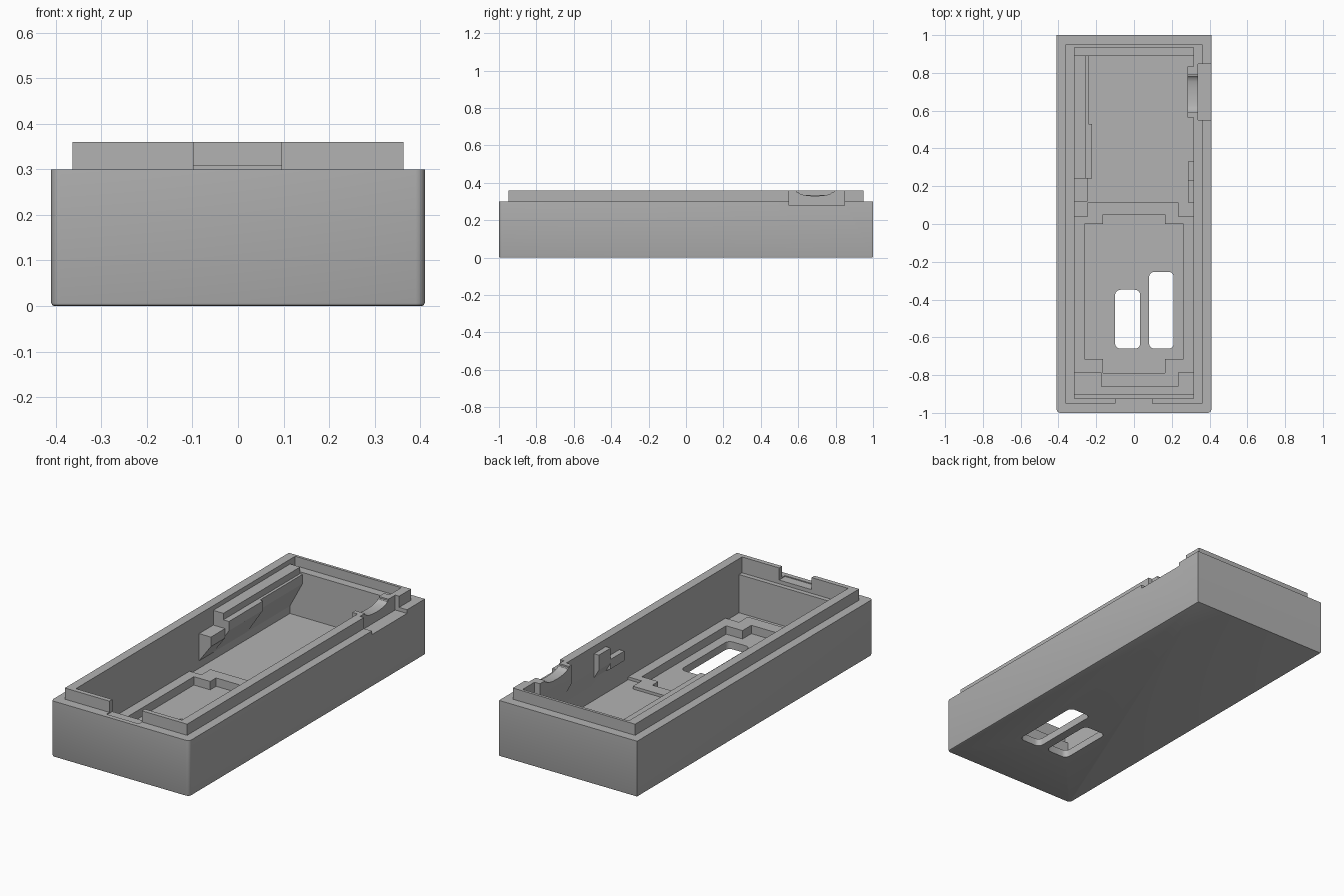
import bpy, bmesh, math
from mathutils import Vector

if "Cube" in bpy.data.objects:
    bpy.data.objects.remove(bpy.data.objects["Cube"], do_unlink=True)

grey = bpy.data.materials.new("plain grey")
grey.use_nodes = True
COLOUR = (0.45, 0.45, 0.45, 1)
grey.diffuse_color = COLOUR
grey.node_tree.nodes["Principled BSDF"].inputs["Base Color"].default_value = COLOUR


def prism(name, points, axis, a, b):
    """Extrude a 2D outline along an axis from a to b."""
    def place(p, d):
        u, v = p
        return {"x": (d, u, v), "y": (u, d, v), "z": (u, v, d)}[axis]
    bm = bmesh.new()
    face = bm.faces.new([bm.verts.new(place(p, a)) for p in points])
    top = bmesh.ops.extrude_face_region(bm, geom=[face])["geom"]
    moved = [g for g in top if isinstance(g, bmesh.types.BMVert)]
    shift = Vector(place((0, 0), b - a))
    bmesh.ops.translate(bm, verts=moved, vec=shift)
    bmesh.ops.recalc_face_normals(bm, faces=bm.faces)
    mesh = bpy.data.meshes.new(name)
    bm.to_mesh(mesh)
    bm.free()
    mesh.materials.append(grey)
    obj = bpy.data.objects.new(name, mesh)
    bpy.context.collection.objects.link(obj)
    return obj


def box(name, x0, x1, y0, y1, z0, z1):
    return prism(name, [(x0, y0), (x1, y0), (x1, y1), (x0, y1)], "z", z0, z1)


def bevel(obj, width, segments, test):
    """Round the edges whose end points pass the test."""
    bm = bmesh.new()
    bm.from_mesh(obj.data)
    edges = [e for e in bm.edges if test(e.verts[0].co, e.verts[1].co)]
    bmesh.ops.bevel(bm, geom=edges, offset=width, segments=segments,
                    profile=0.5, affect="EDGES")
    bm.to_mesh(obj.data)
    bm.free()


def upright(a, b):
    return abs(a.z - b.z) > 0.01


def combine(target, tool, operation):
    """Apply a boolean and discard the tool."""
    mod = target.modifiers.new("join", "BOOLEAN")
    mod.operation = operation
    mod.solver = "EXACT"
    mod.object = tool
    bpy.context.view_layer.objects.active = target
    bpy.ops.object.modifier_apply(modifier=mod.name)
    bpy.data.objects.remove(tool, do_unlink=True)


# Outer tray with rounded front corners and softened base
tray = box("tray", -0.41, 0.41, -1, 1, 0, 0.3)
bevel(tray, 0.02, 4, lambda a, b: upright(a, b) and a.y < 0)
bevel(tray, 0.007, 2, lambda a, b: max(a.z, b.z) < 0.001)
combine(tray, box("lip", -0.363, 0.363, -0.95, 0.95, 0.2, 0.36), "UNION")

# Main cavity, with a ledge at each end
for y0, y1, z in [(-0.90, 0.89, 0.07), (-0.925, 0.8, 0.275), (-0.8, 0.935, 0.31)]:
    combine(tray, box("cavity", -0.315, 0.315, y0, y1, z, 0.5), "DIFFERENCE")

# Raised frame on the floor, then its stepped pocket
frame = [(-0.33, 0.04), (-0.245, 0.04), (-0.245, 0.115), (0.235, 0.115),
         (0.235, 0.04), (0.33, 0.04), (0.33, -0.785), (0.235, -0.785),
         (0.235, -0.86), (-0.175, -0.86), (-0.175, -0.785), (-0.33, -0.785)]
combine(tray, prism("frame", frame, "z", 0.05, 0.085), "UNION")
half = [(0.165, 0.05), (0.165, 0), (0.262, 0), (0.262, -0.715),
        (0.165, -0.715), (0.165, -0.79)]
pocket = half + [(-x, y) for x, y in reversed(half)]
combine(tray, prism("pocket", pocket, "z", 0.04, 0.2), "DIFFERENCE")

# Two rounded windows through the floor
for x0, x1, y1 in [(-0.10, 0.033, -0.348), (0.08, 0.21, -0.253)]:
    window = box("window", x0, x1, -0.66, y1, -0.1, 0.2)
    bevel(window, 0.028, 5, upright)
    combine(tray, window, "DIFFERENCE")

# Front notch in the lip
combine(tray, box("front_notch", -0.098, 0.095, -0.975, -0.91, 0.295, 0.5), "DIFFERENCE")

# Side catch: thickened wall, cut rim and a scooped top
catch = [(0.335, 0.2), (0.315, 0.2), (0.283, 0.26), (0.283, 0.36), (0.335, 0.36)]
combine(tray, prism("catch", catch, "y", 0.565, 0.835), "UNION")
combine(tray, box("rim_cut", 0.34, 0.5, 0.55, 0.848, 0.28, 0.5), "DIFFERENCE")
scoop = [(0.59, 0.4), (0.59, 0.352)]
for i in range(9):
    t = math.pi * i / 8
    scoop.append((0.69 - 0.09 * math.cos(t), 0.35 - 0.02 * math.sin(t)))
scoop += [(0.79, 0.352), (0.79, 0.4)]
combine(tray, prism("scoop", scoop, "x", 0.2, 0.5), "DIFFERENCE")

# Wedge brackets on the inside walls
WALL = 0.33


def bracket(name, side, reach, low, shoulder, top, y0, y1, ridge=None):
    ridge = ridge or reach
    shape = [(WALL, low), (0.315, low), (reach, shoulder - 0.05), (reach, shoulder)]
    if ridge != reach:
        shape.append((ridge, shoulder))
    shape += [(ridge, top), (WALL, top)]
    return prism(name, [(side * x, z) for x, z in shape], "y", y0, y1)


bracket("long_bracket_front", -1, 0.222, 0.11, 0.30, 0.335, 0.24, 0.53, 0.255)
bracket("long_bracket_back", -1, 0.24, 0.11, 0.30, 0.335, 0.53, 0.892, 0.255)
bracket("long_bracket_step", -1, 0.245, 0.11, 0.255, 0.256, 0.12, 0.24)
bracket("short_bracket_post", 1, 0.286, 0.19, 0.29, 0.32, 0.23, 0.33)
bracket("short_bracket_step", 1, 0.286, 0.19, 0.258, 0.26, 0.115, 0.23)

# Smooth only the rounded corners
bpy.ops.object.select_all(action="DESELECT")
tray.select_set(True)
bpy.context.view_layer.objects.active = tray
bpy.ops.object.shade_smooth_by_angle(angle=math.radians(35))
